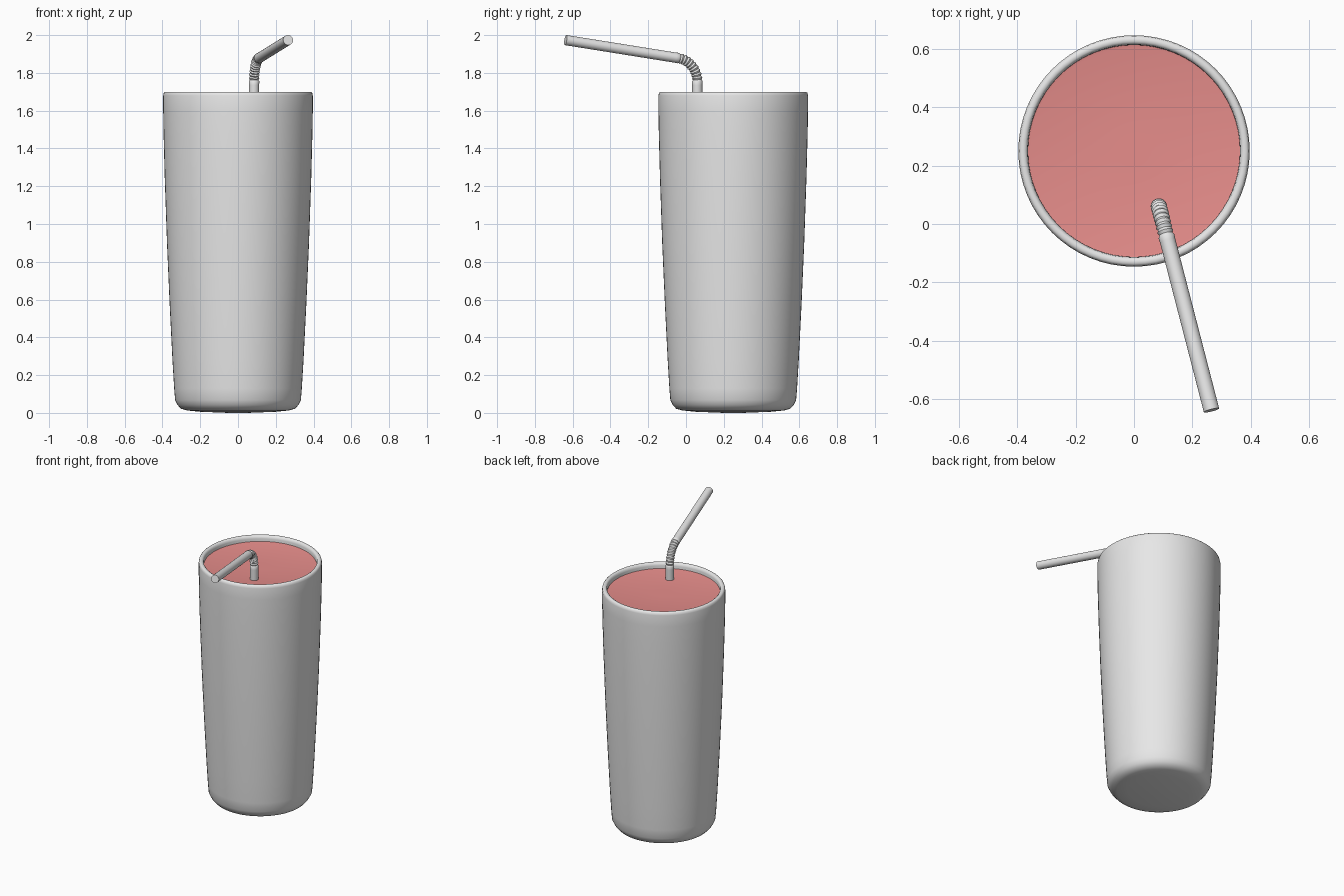
import bpy, bmesh, math
from mathutils import Vector

if "Cube" in bpy.data.objects:
    bpy.data.objects.remove(bpy.data.objects["Cube"])

def material(name, rgb):
    m = bpy.data.materials.new(name)
    m.diffuse_color = (*rgb, 1)
    m.use_nodes = True
    m.node_tree.nodes["Principled BSDF"].inputs["Base Color"].default_value = m.diffuse_color
    return m

grey = material("light grey", (0.8, 0.8, 0.8))
red = material("soft red", (0.8, 0.27, 0.26))

def finish(bm, name, mat, angle):
    bmesh.ops.recalc_face_normals(bm, faces=bm.faces)
    me = bpy.data.meshes.new(name)
    bm.to_mesh(me)
    bm.free()
    ob = bpy.data.objects.new(name, me)
    bpy.context.collection.objects.link(ob)
    me.materials.append(mat)
    bpy.ops.object.select_all(action='DESELECT')
    ob.select_set(True)
    bpy.context.view_layer.objects.active = ob
    bpy.ops.object.shade_smooth_by_angle(angle=math.radians(angle))
    return ob

def skin(bm, rings):
    """Bridge successive vertex rings and cap both ends."""
    for a, b in zip(rings, rings[1:]):
        n = len(a)
        for i in range(n):
            bm.faces.new((a[i], a[(i + 1) % n], b[(i + 1) % n], b[i]))
    bm.faces.new(rings[0])
    bm.faces.new(rings[-1])

def lathe(name, profile, mat, n=64, angle=50):
    bm = bmesh.new()
    rings = [[bm.verts.new((r * math.cos(2 * math.pi * i / n),
                            0.25 + r * math.sin(2 * math.pi * i / n), z))
              for i in range(n)] for r, z in profile]
    skin(bm, rings)
    return finish(bm, name, mat, angle)

# Tapered cup: outside, rounded rim, then inner wall and floor
lathe("cup", [(0.05, 0.003), (0.2, 0.006), (0.27, 0.013), (0.302, 0.022), (0.32, 0.042),
              (0.333, 0.068), (0.338, 0.13), (0.347, 0.28), (0.362, 0.58),
              (0.376, 0.9), (0.388, 1.25), (0.394, 1.48), (0.396, 1.6),
              (0.396, 1.68), (0.393, 1.694), (0.386, 1.7), (0.374, 1.7),
              (0.366, 1.694), (0.363, 1.68), (0.362, 1.58), (0.345, 0.9),
              (0.31, 0.2), (0.28, 0.06), (0.05, 0.05)], grey)

# Drink filling the cup
lathe("drink", [(0.28, 0.065), (0.308, 0.2), (0.343, 0.9), (0.361, 1.58),
                (0.364, 1.662), (0.355, 1.66), (0.05, 1.66)], red)

# Bendy straw: upright tube, ribbed elbow, long mouthpiece
base = Vector((0.085, 0.06, 0))
lean = Vector((0.25, -0.968, 0)).normalized()
up = Vector((0, 0, 1))
side = lean.cross(up)
R, bend, z0, rad = 0.125, math.radians(81.2), 1.755, 0.027
stations = [(0, 0.1, 0, rad), (0, 1.735, 0, rad)]   # (along, height, angle, radius)
ribs, steps = 10, 4
for k in range(ribs * steps + 1):
    t = bend * k / (ribs * steps)
    r = 0.0255 + 0.0025 * math.cos(2 * math.pi * k / steps)
    stations.append((R * (1 - math.cos(t)), z0 + R * math.sin(t), t, r))
s, z = stations[-1][:2]
for d in (0.015, 0.622):
    stations.append((s + d * math.sin(bend), z + d * math.cos(bend), bend, rad))
bm = bmesh.new()
rings = []
for s, z, t, r in stations:
    c = base + lean * s + up * z
    out = lean * math.cos(t) - up * math.sin(t)
    rings.append([bm.verts.new(c + r * (out * math.cos(a) + side * math.sin(a)))
                  for a in (2 * math.pi * i / 24 for i in range(24))])
skin(bm, rings)
finish(bm, "straw", grey, 40)

# Seat the cup exactly on the ground
cup = bpy.data.objects["cup"]
low = min(v.co.z for v in cup.data.vertices)
for v in cup.data.vertices:
    if v.co.z < 0.004:
        v.co.z -= low
